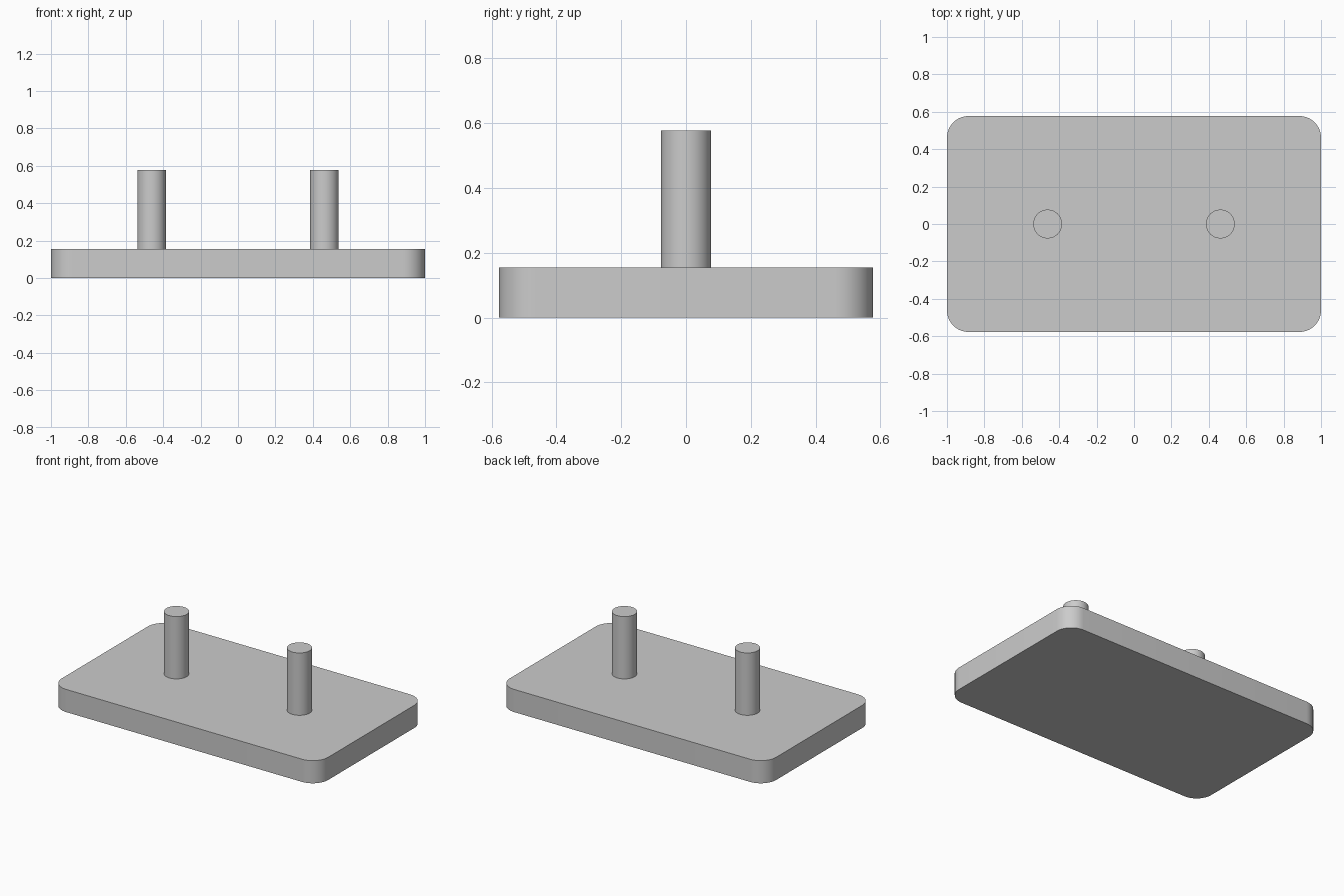
import bpy
import bmesh
import math

cube = bpy.data.objects.get("Cube")
if cube:
    bpy.data.objects.remove(cube, do_unlink=True)

UNIT = 1 / 13  # plate is 26 units long
LENGTH, DEPTH, THICK = 26 * UNIT, 15 * UNIT, 2 * UNIT
CORNER = 1.5 * UNIT
PIN_RADIUS, PIN_X, PIN_TOP = UNIT, 6 * UNIT, 7.5 * UNIT

grey = bpy.data.materials.new("plain_grey")
grey.use_nodes = True
grey.diffuse_color = (0.6, 0.6, 0.6, 1)
grey.node_tree.nodes["Principled BSDF"].inputs["Base Color"].default_value = (0.6, 0.6, 0.6, 1)


def extrude_outline(name, outline, bottom, top):
    """Solid prism from a closed outline, with smooth sides and sharp rims."""
    bm = bmesh.new()
    base = bm.faces.new([bm.verts.new((x, y, bottom)) for x, y in outline])
    result = bmesh.ops.extrude_face_region(bm, geom=[base], use_keep_orig=True)
    for v in result["geom"]:
        if isinstance(v, bmesh.types.BMVert):
            v.co.z = top
    bmesh.ops.recalc_face_normals(bm, faces=bm.faces)
    mesh = bpy.data.meshes.new(name)
    bm.to_mesh(mesh)
    bm.free()
    mesh.materials.append(grey)
    obj = bpy.data.objects.new(name, mesh)
    bpy.context.collection.objects.link(obj)
    bpy.ops.object.select_all(action="DESELECT")
    obj.select_set(True)
    bpy.context.view_layer.objects.active = obj
    bpy.ops.object.shade_smooth_by_angle(angle=math.radians(30))
    return obj


def arc(cx, cy, radius, start, sweep, steps):
    return [(cx + radius * math.cos(start + sweep * i / steps),
             cy + radius * math.sin(start + sweep * i / steps)) for i in range(steps + 1)]


# Base plate with rounded vertical corners
plate_outline = []
for quarter, (sx, sy) in enumerate([(1, 1), (-1, 1), (-1, -1), (1, -1)]):
    plate_outline += arc(sx * (LENGTH / 2 - CORNER), sy * (DEPTH / 2 - CORNER),
                         CORNER, quarter * math.pi / 2, math.pi / 2, 12)
extrude_outline("base_plate", plate_outline, 0, THICK)

# Two upright pins standing on the plate
for name, side in (("left_pin", 1), ("right_pin", -1)):
    circle = arc(side * PIN_X, 0, PIN_RADIUS, 0, 2 * math.pi, 48)[:-1]
    extrude_outline(name, circle, THICK, PIN_TOP)
